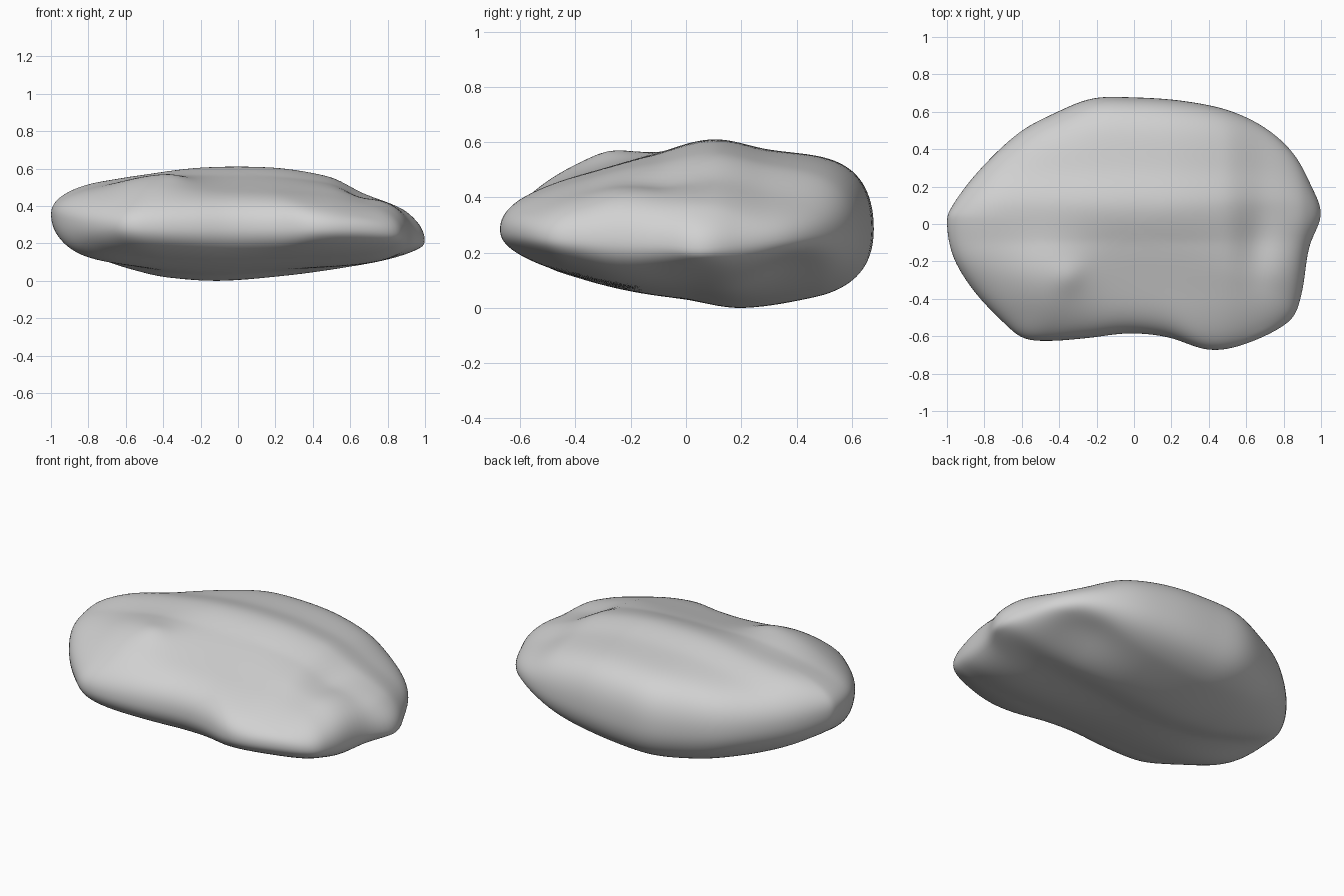
import bpy, bmesh, math
from mathutils import Vector

cube = bpy.data.objects.get("Cube")
if cube:
    bpy.data.objects.remove(cube, do_unlink=True)

# Plan outline of the stone, counter-clockwise
OUTLINE = [(1, .05), (.945, .21), (.85, .38), (.7, .515), (.5, .61), (.25, .66), (0, .677),
           (-.22, .672), (-.42, .595), (-.62, .485), (-.83, .285), (-.97, .1), (-1, 0),
           (-.965, -.18), (-.855, -.36), (-.7, -.525), (-.59, -.61), (-.45, -.625),
           (-.25, -.61), (-.03, -.585), (.18, -.605), (.4, -.673), (.6, -.64),
           (.825, -.525), (.895, -.38), (.935, -.13)]
# Height profiles: along y, plus an offset along x
TOP_Y = [(-.7, .41), (-.4, .477), (-.1, .556), (.1, .605), (.3, .567), (.5, .547), (.7, .525)]
TOP_X = [(-1, -.09), (-.8, -.07), (-.6, -.05), (-.2, 0), (.2, 0), (.5, -.05),
         (.7, -.14), (.9, -.2), (1, -.24)]
BASE_Y = [(-.7, .18), (-.4, .11), (-.2, .06), (0, .03), (.2, 0), (.5, .04), (.7, .075)]
BASE_X = [(-1, .15), (-.8, .115), (-.6, .065), (-.4, .02), (-.1, 0), (.3, .03),
          (.6, .06), (1, .11)]
# Soft swellings and hollows: x, y, radius x, radius y, height
TOP_SWELLS = [(-.46, -.32, .23, .22, .065), (-.35, -.28, .08, .08, .015),
              (.65, -.12, .09, .2, -.025)]
BASE_SWELLS = [(.68, .38, .25, .18, .07)]


def catmull(a, b, c, d, t):
    return .5 * (2 * b + (c - a) * t + (2 * a - 5 * b + 4 * c - d) * t * t
                 + (3 * b - a - 3 * c + d) * t ** 3)


def profile(points, x):
    """Smooth curve through the profile points."""
    x = min(max(x, points[0][0]), points[-1][0])
    last = len(points) - 1
    i = next(k for k in range(last) if x <= points[k + 1][0])
    t = (x - points[i][0]) / (points[i + 1][0] - points[i][0])
    return catmull(*(points[min(max(k, 0), last)][1] for k in range(i - 1, i + 3)), t)


def smooth_loop(points, steps):
    pts = [Vector(p) for p in points]
    n = len(pts)
    return [catmull(pts[i - 1], pts[i], pts[(i + 1) % n], pts[(i + 2) % n], s / steps)
            for i in range(n) for s in range(steps)]


def swell(swells, x, y):
    return sum(h * math.exp(-((x - cx) / rx) ** 2 - ((y - cy) / ry) ** 2)
               for cx, cy, rx, ry, h in swells)


def surface_height(x, y, spread, upper):
    """Round from the rim height to the upper or lower surface."""
    rim = .285 - .07 * x ** 5
    # The sides fall away less towards the front
    t = min(max((y + .3) / .4, 0), 1)
    back = t * t * (3 - 2 * t)
    if upper:
        side = profile(TOP_X, x) * (.4 + .6 * back)
        z = max(profile(TOP_Y, y) + side + swell(TOP_SWELLS, x, y), rim + .11)
    else:
        side = profile(BASE_X, x) * (.25 + .75 * back)
        z = min(profile(BASE_Y, y) + side + swell(BASE_SWELLS, x, y), rim - .1)
    return rim + (z - rim) * max(0, 1 - spread ** 9) ** .47


# Stone body: rings from the top centre, over the rim, to the bottom centre
loop = smooth_loop(OUTLINE, 6)
RINGS = 72
bm = bmesh.new()
rings = []
for r in range(1, RINGS):
    spread = math.sin(math.pi * r / RINGS)
    rings.append([bm.verts.new((p.x * spread, p.y * spread,
                                surface_height(p.x * spread, p.y * spread, spread,
                                               r <= RINGS // 2)))
                  for p in loop])
count = len(loop)
for a, b in zip(rings, rings[1:]):
    for i in range(count):
        j = (i + 1) % count
        bm.faces.new((a[i], b[i], b[j], a[j]))
for ring, upper in ((rings[0], True), (rings[-1], False)):
    pole = bm.verts.new((0, 0, surface_height(0, 0, 0, upper)))
    for i in range(count):
        bm.faces.new((ring[i], ring[(i + 1) % count], pole))
for _ in range(2):
    bmesh.ops.smooth_vert(bm, verts=bm.verts, factor=.5,
                          use_axis_x=True, use_axis_y=True, use_axis_z=True)
bmesh.ops.recalc_face_normals(bm, faces=bm.faces)

# Rest the lowest point on the ground
lowest = min(v.co.z for v in bm.verts)
bmesh.ops.translate(bm, verts=bm.verts, vec=(0, 0, -lowest))

mesh = bpy.data.meshes.new("stone")
bm.to_mesh(mesh)
bm.free()
stone = bpy.data.objects.new("stone", mesh)
bpy.context.collection.objects.link(stone)

# Plain grey colour
grey = bpy.data.materials.new("stone grey")
grey.use_nodes = True
colour = (.64, .64, .64, 1)
grey.diffuse_color = colour
for node in grey.node_tree.nodes:
    if node.type == 'BSDF_PRINCIPLED':
        node.inputs["Base Color"].default_value = colour
mesh.materials.append(grey)
mesh.polygons.foreach_set("use_smooth", [True] * len(mesh.polygons))
mesh.update()
